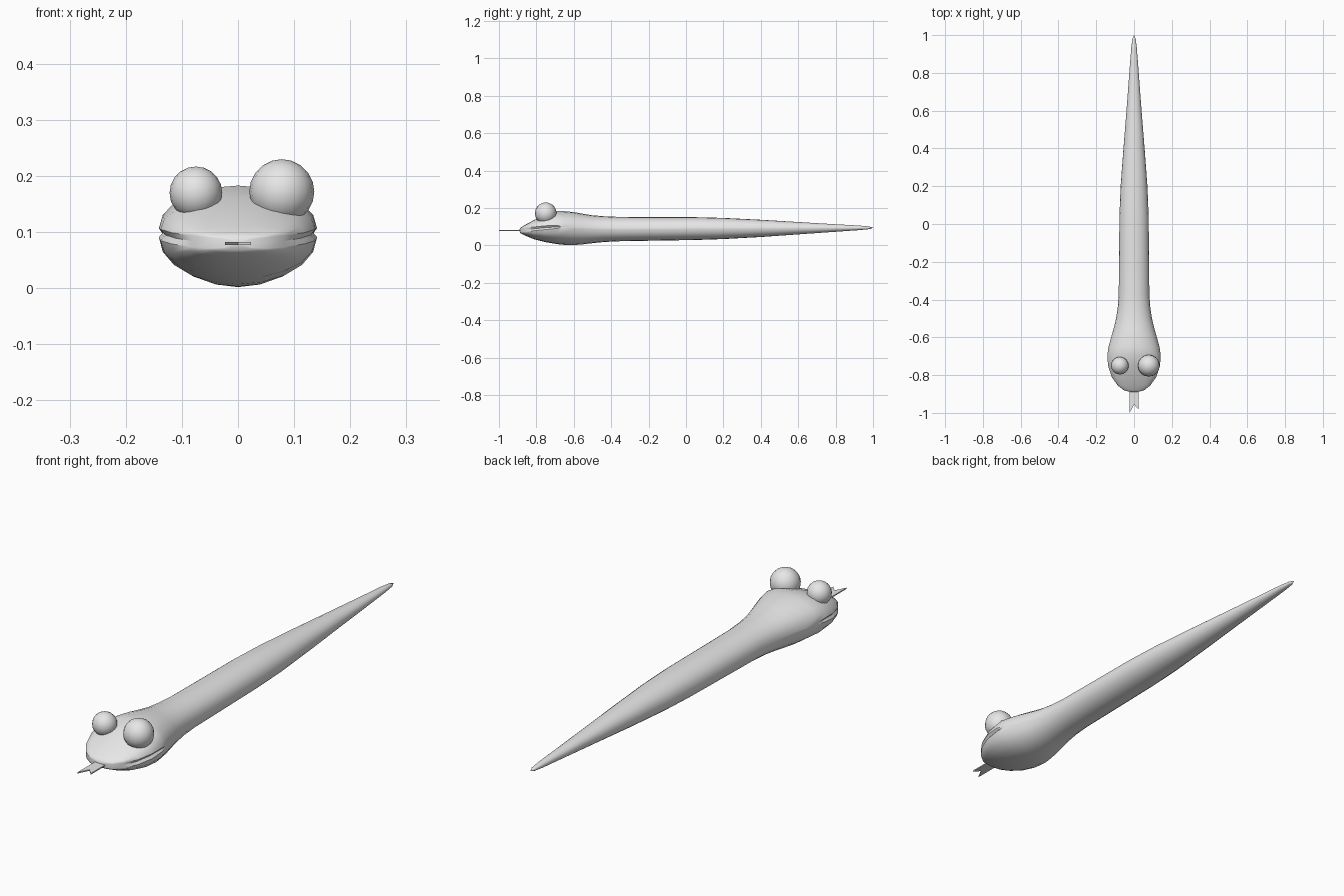
import bpy, bmesh, math

if "Cube" in bpy.data.objects:
    bpy.data.objects.remove(bpy.data.objects["Cube"])

grey = bpy.data.materials.new("plain grey")
grey.diffuse_color = (0.8, 0.8, 0.8, 1)
grey.use_nodes = True
grey.node_tree.nodes["Principled BSDF"].inputs["Base Color"].default_value = grey.diffuse_color


def add_object(name, bm):
    bmesh.ops.recalc_face_normals(bm, faces=bm.faces)
    mesh = bpy.data.meshes.new(name)
    bm.to_mesh(mesh)
    bm.free()
    mesh.materials.append(grey)
    obj = bpy.data.objects.new(name, mesh)
    bpy.context.collection.objects.link(obj)
    return obj


def smooth(obj, angle=45):
    bpy.ops.object.select_all(action='DESELECT')
    obj.select_set(True)
    bpy.context.view_layer.objects.active = obj
    bpy.ops.object.shade_smooth_by_angle(angle=math.radians(angle))


# Body stations: y, half width, bottom z, widest z, top z, mouth groove size
STATIONS = [
    (-0.888, 0.025, 0.068, 0.080, 0.092, 0.8),
    (-0.880, 0.054, 0.062, 0.081, 0.098, 1),
    (-0.855, 0.086, 0.050, 0.084, 0.113, 1),
    (-0.810, 0.118, 0.032, 0.089, 0.137, 1),
    (-0.750, 0.138, 0.017, 0.095, 0.162, 1),
    (-0.690, 0.141, 0.007, 0.099, 0.183, 0.8),
    (-0.650, 0.135, 0.003, 0.098, 0.183, 0),
    (-0.600, 0.121, 0.002, 0.094, 0.178, 0),
    (-0.550, 0.107, 0.006, 0.092, 0.169, 0),
    (-0.500, 0.095, 0.012, 0.090, 0.161, 0),
    (-0.440, 0.086, 0.018, 0.089, 0.156, 0),
    (-0.370, 0.081, 0.022, 0.088, 0.153, 0),
    (-0.200, 0.080, 0.025, 0.089, 0.151, 0),
    (0.050, 0.077, 0.029, 0.090, 0.151, 0),
    (0.200, 0.071, 0.034, 0.090, 0.147, 0),
    (0.400, 0.056, 0.045, 0.091, 0.137, 0),
    (0.600, 0.040, 0.059, 0.092, 0.125, 0),
    (0.800, 0.025, 0.073, 0.093, 0.113, 0),
    (0.930, 0.015, 0.082, 0.094, 0.106, 0),
    (0.980, 0.009, 0.087, 0.094, 0.101, 0),
]


def half_section(w, zb, zm, zt, groove):
    """Right side from bottom to top, with the mouth slit at mid height."""
    lip = max(0.010 * groove, 0.001)
    low = [(w * math.sin(a), zm - lip - (zm - lip - zb) * math.cos(a))
           for a in (i * math.pi / 10 for i in range(6))]
    high = [(w * math.cos(a), zm + lip + (zt - zm - lip) * math.sin(a))
            for a in (i * math.pi / 10 for i in range(6))]
    return low + [(w * (1 - 0.06 * groove), zm)] + high


def build_body():
    bm = bmesh.new()
    rings = []
    for y, *section in STATIONS:
        right = half_section(*section)
        outline = right + [(-x, z) for x, z in right[-2:0:-1]]
        rings.append([bm.verts.new((x, y, z)) for x, z in outline])
    n = len(rings[0])
    for a, b in zip(rings, rings[1:]):
        for i in range(n):
            j = (i + 1) % n
            bm.faces.new((a[i], a[j], b[j], b[i]))
    # snout and tail ends
    for ring, tip in ((rings[0], (0, -0.890, 0.080)), (rings[-1], (0, 1.0, 0.094))):
        v = bm.verts.new(tip)
        for i in range(n):
            bm.faces.new((ring[i], ring[(i + 1) % n], v))
    return add_object("snake_body", bm)


smooth(build_body())

# Mismatched eyes: the right one is larger
for name, x, z, r in (("small_eye", -0.075, 0.170, 0.047),
                      ("large_eye", 0.078, 0.172, 0.058)):
    bm = bmesh.new()
    bmesh.ops.create_uvsphere(bm, u_segments=16, v_segments=10, radius=r)
    bmesh.ops.translate(bm, verts=bm.verts, vec=(x, -0.75, z))
    smooth(add_object(name, bm))

# Forked tongue: flat outline, extruded
bm = bmesh.new()
outline = [(-0.023, -0.82), (-0.023, -1.0), (0.0, -0.955), (0.023, -0.98), (0.023, -0.82)]
face = bm.faces.new([bm.verts.new((x, y, 0.077)) for x, y in outline])
top = bmesh.ops.extrude_face_region(bm, geom=[face])
bmesh.ops.translate(bm, verts=[g for g in top["geom"] if isinstance(g, bmesh.types.BMVert)],
                    vec=(0, 0, 0.005))
add_object("forked_tongue", bm)
